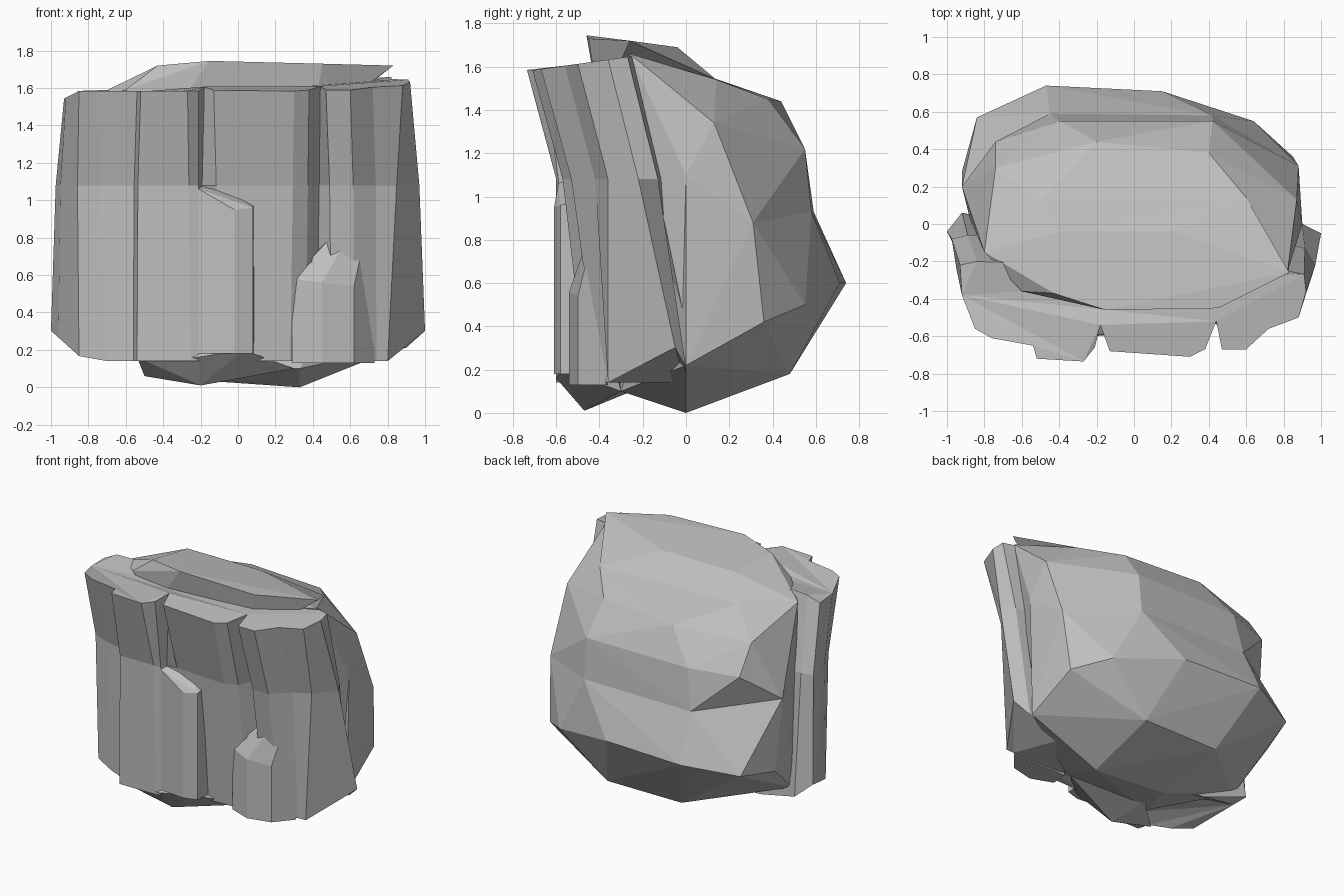
import bpy
import bmesh

default_cube = bpy.data.objects.get("Cube")
if default_cube:
    bpy.data.objects.remove(default_cube, do_unlink=True)

# One plain grey stone colour
STONE = (0.52, 0.52, 0.52, 1.0)
stone = bpy.data.materials.new("grey_stone")
stone.use_nodes = True
stone.diffuse_color = STONE
stone.node_tree.nodes["Principled BSDF"].inputs["Base Color"].default_value = STONE


def finish(name, bm):
    """Turn a bmesh into a flat shaded stone object."""
    bmesh.ops.recalc_face_normals(bm, faces=bm.faces[:])
    mesh = bpy.data.meshes.new(name)
    bm.to_mesh(mesh)
    bm.free()
    mesh.materials.append(stone)
    obj = bpy.data.objects.new(name, mesh)
    bpy.context.collection.objects.link(obj)


def chipped_block(name, corners):
    """Faceted convex stone through a few corner points."""
    bm = bmesh.new()
    for corner in corners:
        bm.verts.new(corner)
    bmesh.ops.convex_hull(bm, input=bm.verts[:])
    loose = [v for v in bm.verts if not v.link_faces]
    bmesh.ops.delete(bm, geom=loose, context="VERTS")
    finish(name, bm)


def stump(name, foot, outline):
    """Broken column: outline corners carry their own top height."""
    chipped_block(name, [(x, y, z) for x, y, top in outline for z in (foot, top)])


def column_cliff(name, rows):
    """Closed ring of fluted columns leaning forward, lofted through three levels."""
    bm = bmesh.new()
    rings = [[], [], []]
    for x_top, y_top, x_low, y_low in rows:
        rise = 0.14 * (y_top + 0.7) if x_top > -0.2 else 0
        z_top = 1.585 + rise - max(0, -x_top - 0.86) * 0.6
        z_low = 0.14 + 0.9 * max(0, abs(x_low) - 0.82)
        y_mid = min(y_low, y_top + 0.14)
        rings[0].append(bm.verts.new((x_low, y_low, z_low)))
        rings[1].append(bm.verts.new(((x_top + x_low) / 2 * 1.01, y_mid, 1.08)))
        rings[2].append(bm.verts.new((x_top, y_top, z_top)))
    count = len(rows)
    for lower, upper in zip(rings, rings[1:]):
        for i in range(count):
            j = (i + 1) % count
            bm.faces.new((lower[i], lower[j], upper[j], upper[i]))
    caps = [bm.faces.new(rings[0]), bm.faces.new(rings[2])]
    bmesh.ops.triangulate(bm, faces=caps, ngon_method="EAR_CLIP")
    finish(name, bm)


# Boulder mass in three stacked pieces, so the back keeps its shallow hollows
shoulder = [(0.6, 0.14, 1.54), (-0.5, 0.12, 1.55), (-0.8, -0.15, 1.54)]
waist = [(-0.45, 0.59, 0.93), (0.42, 0.58, 0.93), (0.88, 0.31, 0.88),
         (-0.92, 0.2, 1.0), (0.9, 0, 1.1)]
flanks = [(0.86, 0, 0.4), (-0.87, 0, 0.4)]

chipped_block("boulder_cap", shoulder + [
    (-0.6, -0.36, 1.59), (-0.43, -0.37, 1.72), (-0.15, -0.46, 1.745),
    (0.45, -0.45, 1.73), (0.83, -0.26, 1.72), (-0.38, -0.04, 1.69),
    (0.22, -0.04, 1.69), (0.4, -0.4, 1.4), (-0.4, -0.4, 1.4)])

chipped_block("boulder_middle", shoulder + waist + flanks + [
    (-0.2, 0.44, 1.44), (0.4, 0.38, 1.45), (-0.4, 0.55, 1.22),
    (0.42, 0.55, 1.22), (-0.74, 0.44, 1.2), (-0.74, 0.3, 1.4),
    (0.87, 0.13, 1.34), (0.82, -0.26, 1.66), (0, -0.4, 1.5)])

chipped_block("boulder_base", waist + flanks + [
    (-0.47, 0.74, 0.6), (0.15, 0.71, 0.6), (0.64, 0.55, 0.5),
    (0.85, 0.36, 0.42), (-0.84, 0.57, 0.55), (-0.92, 0.28, 0.5),
    (-0.3, 0.48, 0.18), (0.3, 0.48, 0.18), (0.33, 0, 0),
    (-0.25, 0, 0.04), (0.33, -0.3, 0.1), (-0.4, -0.35, 0.12),
    (0.88, 0, 0.22), (-0.86, 0, 0.26)])

# Fluted front, from one flank round to the other: top x, y then foot x, y
column_cliff("front_columns", [
    (0.6, -0.2, 0.6, 0.0),
    (0.91, -0.27, 0.9, 0.0),
    (0.92, -0.36, 1.0, -0.05),
    (0.88, -0.5, 0.8, -0.36),
    (0.72, -0.56, 0.74, -0.36),
    (0.6, -0.67, 0.62, -0.4),
    (0.47, -0.67, 0.5, -0.4),
    (0.44, -0.52, 0.42, -0.38),
    (0.38, -0.67, 0.36, -0.4),
    (0.3, -0.71, 0.28, -0.46),
    (-0.13, -0.68, -0.1, -0.47),
    (-0.18, -0.54, -0.2, -0.55),
    (-0.21, -0.66, -0.21, -0.59),
    (-0.27, -0.735, -0.25, -0.6),
    (-0.52, -0.72, -0.54, -0.6),
    (-0.54, -0.65, -0.56, -0.52),
    (-0.76, -0.61, -0.7, -0.46),
    (-0.85, -0.56, -0.85, -0.4),
    (-0.92, -0.38, -0.96, -0.12),
    (-0.93, -0.22, -1.0, -0.04),
    (-0.84, -0.2, -0.92, 0.06),
    (-0.6, -0.2, -0.6, 0.0),
])

# Broken stumps standing against the foot of the cliff
stump("middle_stump", 0.18, [
    (-0.21, -0.59, 1.06), (-0.02, -0.61, 0.95), (0.08, -0.58, 0.96),
    (0.09, -0.4, 1.0), (-0.18, -0.4, 1.15)])
stump("side_stump", 0.13, [
    (0.29, -0.48, 0.58), (0.45, -0.54, 0.56), (0.62, -0.5, 0.54),
    (0.73, -0.37, 1.05), (0.45, -0.4, 0.66), (0.3, -0.36, 0.6)])

# Pointed heel tucked under the widest column
chipped_block("column_heel", [
    (-0.54, -0.59, 0.16), (-0.22, -0.6, 0.16), (0.03, -0.58, 0.2),
    (-0.2, -0.47, 0.01), (-0.5, -0.42, 0.06), (-0.3, -0.25, 0.1),
    (0.3, -0.3, 0.1), (-0.3, -0.35, 0.3)])
